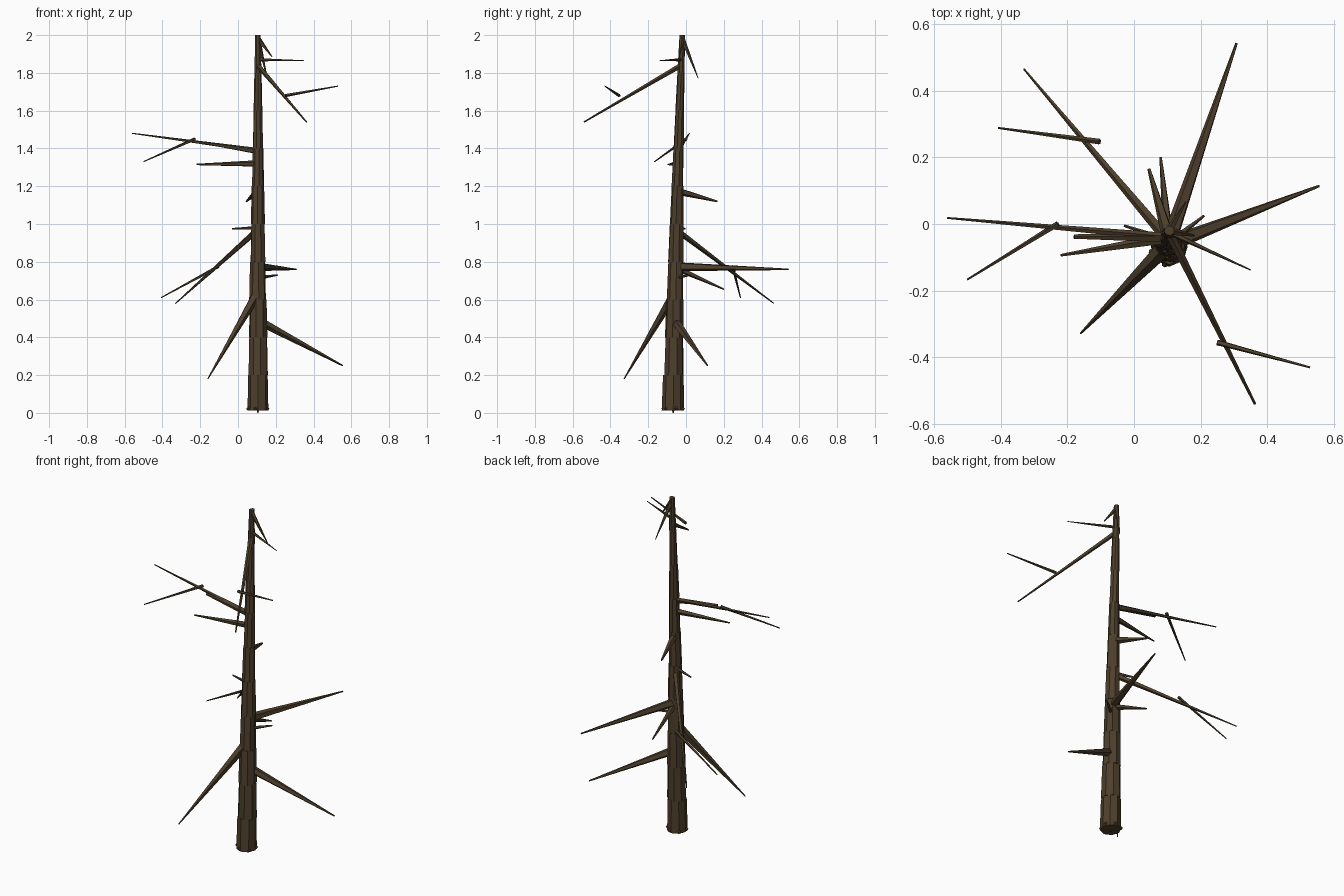
import bpy, bmesh, random
from math import cos, sin, pi
from mathutils import Vector

cube = bpy.data.objects.get("Cube")
if cube:
    bpy.data.objects.remove(cube)
random.seed(4)

bark = bpy.data.materials.new("dark_bark")
bark.use_nodes = True
colour = (0.075, 0.05, 0.025, 1)
bark.diffuse_color = colour
shader = bark.node_tree.nodes["Principled BSDF"]
shader.inputs["Base Color"].default_value = colour
shader.inputs["Roughness"].default_value = 0.9


def limb(name, start, end, r1, r2, sides=5, turn=0.0, rough=0.0, upright=False):
    """Flat-faced tapered limb between two points."""
    start, end = Vector(start), Vector(end)
    if upright:
        u, v = Vector((1, 0, 0)), Vector((0, 1, 0))
    else:
        axis = (end - start).normalized()
        u = axis.orthogonal().normalized()
        v = axis.cross(u)
    bm = bmesh.new()
    wobble = [1 + random.uniform(-rough, rough) for _ in range(sides)]
    rings = []
    for centre, r in ((start, r1), (end, r2)):
        ring = []
        for i in range(sides):
            a = turn + 2 * pi * i / sides
            ring.append(bm.verts.new(centre + (u * cos(a) + v * sin(a)) * r * wobble[i]))
        rings.append(ring)
    low, high = rings
    for i in range(sides):
        j = (i + 1) % sides
        bm.faces.new((low[i], low[j], high[j], high[i]))
    bm.faces.new(low[::-1])
    bm.faces.new(high)
    bmesh.ops.recalc_face_normals(bm, faces=bm.faces)
    mesh = bpy.data.meshes.new(name)
    bm.to_mesh(mesh)
    bm.free()
    mesh.materials.append(bark)
    obj = bpy.data.objects.new(name, mesh)
    bpy.context.collection.objects.link(obj)
    return obj


def trunk_point(z):
    return Vector((0.105, -0.068 + 0.012 * z + 0.006 * z * z, z))


def trunk_radius(z):
    return 0.058 - 0.0215 * z


# Trunk: stacked tapered sections, each slightly turned
step = 0.2
for n in range(10):
    z0, z1 = max(n * step, 0.012), (n + 1) * step
    limb(f"trunk_section_{n + 1}", trunk_point(z0), trunk_point(z1),
         trunk_radius(z0), trunk_radius(z1), 8, n * 0.3, 0.06, True)

# Root stubs at the foot
for i in range(6):
    a = 2 * pi * i / 6 + 0.3
    foot = trunk_point(0.018)
    out = Vector((cos(a), sin(a), 0))
    limb(f"root_{i + 1}", foot + out * 0.03 + Vector((0, 0, 0.02)),
         foot + out * 0.059, 0.014, 0.008)
limb("tap_root", trunk_point(0.03), trunk_point(0), 0.012, 0.003)

# Branches: height on trunk, tip, base radius, tip radius
branches = [
    (0.775, (0.308, 0.543, 0.76), 0.025, 0.004),
    (0.49, (0.555, 0.114, 0.25), 0.025, 0.004),
    (0.64, (-0.16, -0.328, 0.18), 0.027, 0.003),
    (0.97, (-0.33, 0.465, 0.58), 0.017, 0.003),
    (1.84, (0.363, -0.54, 1.54), 0.014, 0.004),
    (1.39, (-0.56, 0.018, 1.48), 0.013, 0.003),
    (1.385, (-0.18, -0.038, 1.43), 0.017, 0.007),
    (1.32, (-0.22, -0.094, 1.315), 0.018, 0.004),
    (1.87, (0.35, -0.138, 1.865), 0.009, 0.002),
    (0.77, (0.08, 0.2, 0.655), 0.018, 0.004),
    (1.175, (0.045, 0.165, 1.12), 0.021, 0.005),
    (0.715, (0.21, 0.025, 0.73), 0.012, 0.004),
    (0.98, (-0.03, -0.005, 0.975), 0.01, 0.004),
    (1.985, (0.155, 0.065, 1.77), 0.013, 0.002),
    (1.985, (0.18, -0.035, 1.885), 0.013, 0.003),
]
for n, (z, tip, r1, r2) in enumerate(branches):
    limb(f"branch_{n + 1}", trunk_point(z), tip, r1, r2)

# Side twigs growing from the long branches
twigs = [
    ((0.25, -0.355, 1.68), (0.528, -0.43, 1.73)),
    ((-0.228, 0.0, 1.45), (-0.5, -0.167, 1.33)),
    ((-0.103, 0.247, 0.775), (-0.407, 0.288, 0.61)),
]
for n, (a, b) in enumerate(twigs):
    limb(f"twig_{n + 1}", a, b, 0.009, 0.003)
